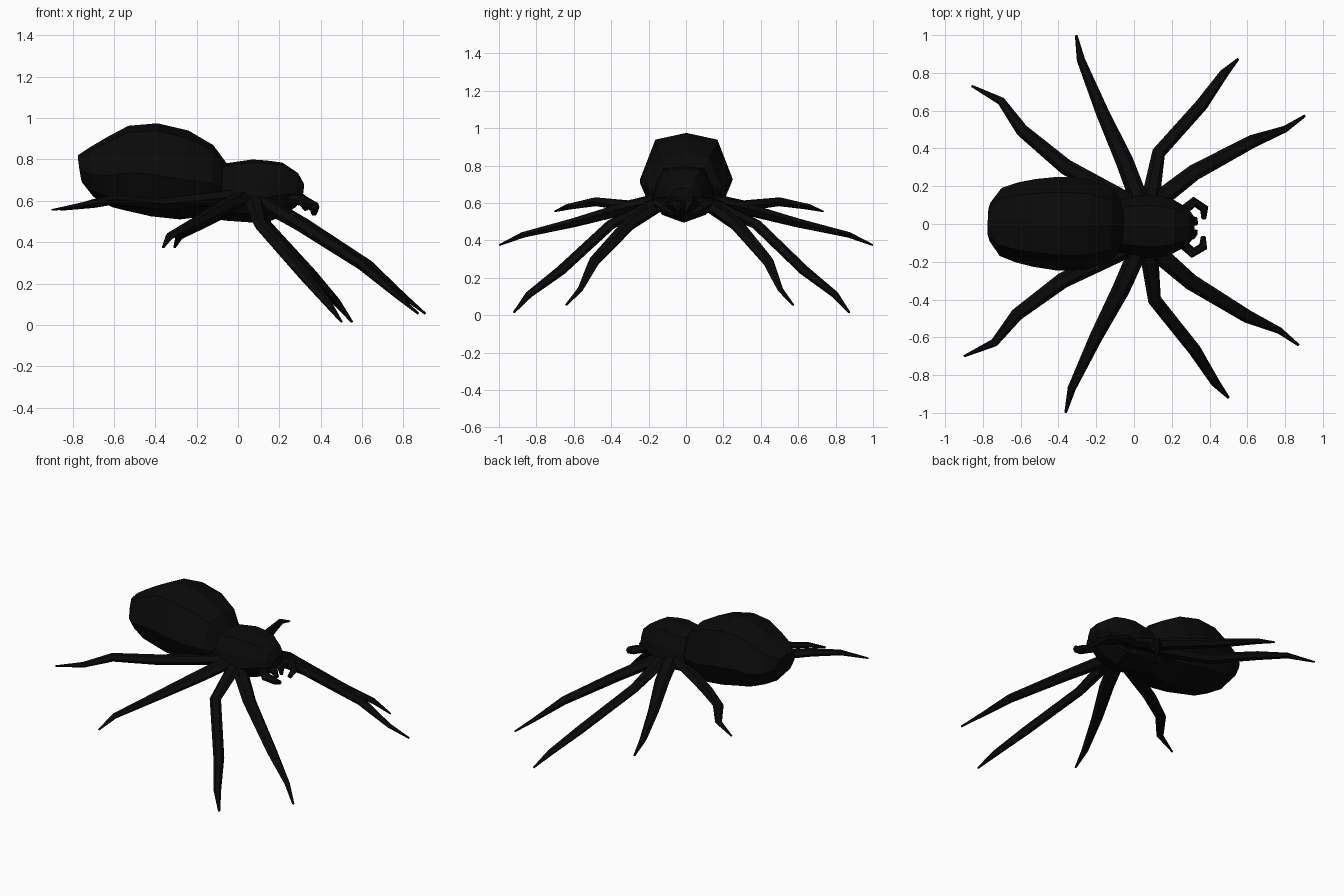
import bpy, bmesh, math
from mathutils import Vector, Matrix

black = bpy.data.materials.new("matt black")
black.diffuse_color = (0.003, 0.003, 0.003, 1)

# the whole animal is turned slightly about the vertical axis
TURN = Matrix.Translation((0, -0.009, 0)) @ Matrix.Rotation(math.radians(-1.6), 4, 'Z')


def loft(name, rings):
    """Skin a list of closed rings and cap both ends."""
    bm = bmesh.new()
    loops = [[bm.verts.new(p) for p in ring] for ring in rings]
    n = len(loops[0])
    for a, b in zip(loops, loops[1:]):
        for i in range(n):
            j = (i + 1) % n
            bm.faces.new((a[i], a[j], b[j], b[i]))
    bm.faces.new(loops[0])
    bm.faces.new(loops[-1])
    bmesh.ops.recalc_face_normals(bm, faces=bm.faces)
    bm.transform(TURN)
    mesh = bpy.data.meshes.new(name)
    bm.to_mesh(mesh)
    bm.free()
    mesh.materials.append(black)
    ob = bpy.data.objects.new(name, mesh)
    bpy.context.collection.objects.link(ob)
    return ob


def body(name, stations, section):
    """stations: x at top, x at bottom, half width, bottom, top; section: half outline (y, z) in 0..1."""
    outline = section + [(-y, z) for y, z in reversed(section) if y > 0]
    loft(name, [[Vector((xb + (xt - xb) * z, w * y, lo + (hi - lo) * z)) for y, z in outline]
                for xt, xb, w, lo, hi in stations])


def tube(name, path, radii, sides=6, flat=0.75):
    """Tapered, slightly flattened limb along a bent path."""
    pts = [Vector(p) for p in path]
    rings = []
    for i, (p, r) in enumerate(zip(pts, radii)):
        d = (pts[min(i + 1, len(pts) - 1)] - pts[max(i - 1, 0)]).normalized()
        u = d.cross(Vector((0, 0, 1))).normalized()
        v = u.cross(d) * flat
        rings.append([p + r * (math.cos(t) * u + math.sin(t) * v)
                      for t in [2 * math.pi * k / sides for k in range(sides)]])
    loft(name, rings)


def pair(name, path, radii, sides=6, flat=0.75):
    tube(name + "_right", path, radii, sides, flat)
    tube(name + "_left", [(x, -y, z) for x, y, z in path], radii, sides, flat)


# large raised abdomen
body("abdomen", [
    (-0.775, -0.755, 0.10, 0.69, 0.82),
    (-0.715, -0.70, 0.18, 0.62, 0.86),
    (-0.63, -0.61, 0.212, 0.57, 0.91),
    (-0.53, -0.53, 0.232, 0.55, 0.963),
    (-0.39, -0.42, 0.248, 0.525, 0.975),
    (-0.24, -0.28, 0.243, 0.51, 0.94),
    (-0.12, -0.12, 0.195, 0.53, 0.87),
    (-0.05, -0.05, 0.11, 0.57, 0.775)],
    [(0, 1), (0.67, 0.92), (1, 0.45), (0.76, 0.13), (0, 0)])

# head and thorax in one shell
body("thorax", [
    (-0.16, -0.16, 0.10, 0.54, 0.74),
    (-0.07, -0.07, 0.15, 0.505, 0.78),
    (0.07, 0.07, 0.168, 0.495, 0.80),
    (0.14, 0.14, 0.163, 0.495, 0.795),
    (0.215, 0.21, 0.14, 0.525, 0.785),
    (0.29, 0.28, 0.10, 0.57, 0.735),
    (0.32, 0.31, 0.06, 0.61, 0.68)],
    [(0, 1), (0.65, 0.95), (0.9, 0.65), (1, 0.4), (0.7, 0.14), (0, 0)])

# four pairs of jointed legs
pair("front_leg",
     [(0.09, -0.11, 0.61), (0.31, -0.29, 0.485), (0.614, -0.464, 0.29),
      (0.786, -0.534, 0.14), (0.888, -0.607, 0.055)],
     [0.05, 0.043, 0.035, 0.018, 0.007])
pair("second_leg",
     [(0.08, -0.12, 0.61), (0.12, -0.39, 0.485), (0.34, -0.65, 0.24),
      (0.454, -0.819, 0.11), (0.526, -0.897, 0.015)],
     [0.05, 0.036, 0.034, 0.024, 0.007])
pair("third_leg",
     [(0.03, -0.12, 0.615), (-0.06, -0.34, 0.565), (-0.185, -0.596, 0.495),
      (-0.306, -0.871, 0.43), (-0.334, -0.999, 0.375)],
     [0.05, 0.047, 0.035, 0.022, 0.007])
pair("rear_leg",
     [(-0.03, -0.12, 0.62), (-0.37, -0.301, 0.585), (-0.607, -0.488, 0.607),
      (-0.722, -0.64, 0.58), (-0.88, -0.716, 0.556)],
     [0.05, 0.042, 0.034, 0.022, 0.006])

# curled feelers beside the mouth
pair("feeler",
     [(0.25, -0.08, 0.61), (0.315, -0.135, 0.60), (0.37, -0.1, 0.57),
      (0.368, -0.05, 0.54)],
     [0.026, 0.028, 0.024, 0.014], 6, 1)

# short jaws
pair("jaw",
     [(0.27, -0.035, 0.63), (0.315, -0.035, 0.60), (0.33, -0.02, 0.555)],
     [0.035, 0.028, 0.01], 5, 1)
